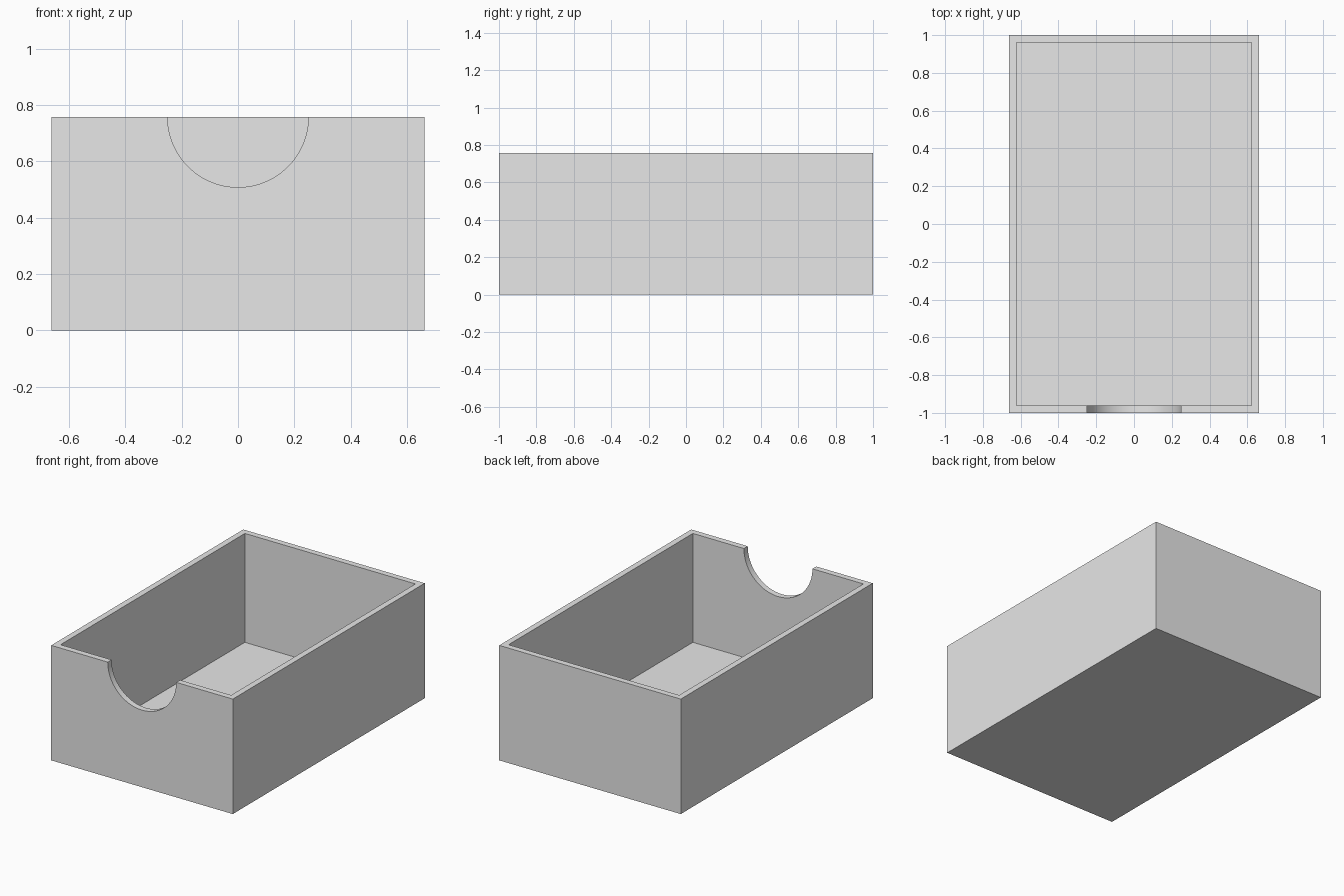
import bpy
from math import radians

WIDTH, LENGTH, HEIGHT = 1.324, 2.0, 0.758
WALL = 0.04
NOTCH_RADIUS = 0.25

default_cube = bpy.data.objects.get("Cube")
if default_cube:
    bpy.data.objects.remove(default_cube, do_unlink=True)


def make_material(name, colour):
    mat = bpy.data.materials.new(name)
    mat.use_nodes = True
    mat.diffuse_color = colour
    mat.node_tree.nodes["Principled BSDF"].inputs["Base Color"].default_value = colour
    return mat


def make_box(name, size, bottom):
    bpy.ops.mesh.primitive_cube_add(size=1, location=(0, 0, bottom + size[2] / 2))
    obj = bpy.context.object
    obj.name = name
    obj.scale = size
    bpy.ops.object.transform_apply(location=True, rotation=False, scale=True)
    return obj


def cut(target, cutter):
    mod = target.modifiers.new(cutter.name, "BOOLEAN")
    mod.operation = "DIFFERENCE"
    mod.solver = "EXACT"
    mod.object = cutter
    bpy.context.view_layer.objects.active = target
    bpy.ops.object.modifier_apply(modifier=mod.name)
    bpy.data.objects.remove(cutter, do_unlink=True)


# Outer block of the tray
tray = make_box("open_tray", (WIDTH, LENGTH, HEIGHT), 0)
tray.data.materials.append(make_material("light grey", (0.8, 0.8, 0.8, 1)))

# Hollow interior, leaving walls and floor of equal thickness
cut(tray, make_box("cavity", (WIDTH - 2 * WALL, LENGTH - 2 * WALL, HEIGHT), WALL))

# Half-round finger notch in the front wall
bpy.ops.mesh.primitive_cylinder_add(
    vertices=96, radius=NOTCH_RADIUS, depth=0.2,
    location=(0, -LENGTH / 2, HEIGHT), rotation=(radians(90), 0, 0))
notch = bpy.context.object
notch.name = "finger_notch"
cut(tray, notch)

# Smooth notch curve, crisp box edges
bpy.ops.object.select_all(action="DESELECT")
tray.select_set(True)
bpy.context.view_layer.objects.active = tray
bpy.ops.object.shade_smooth_by_angle(angle=radians(30))
